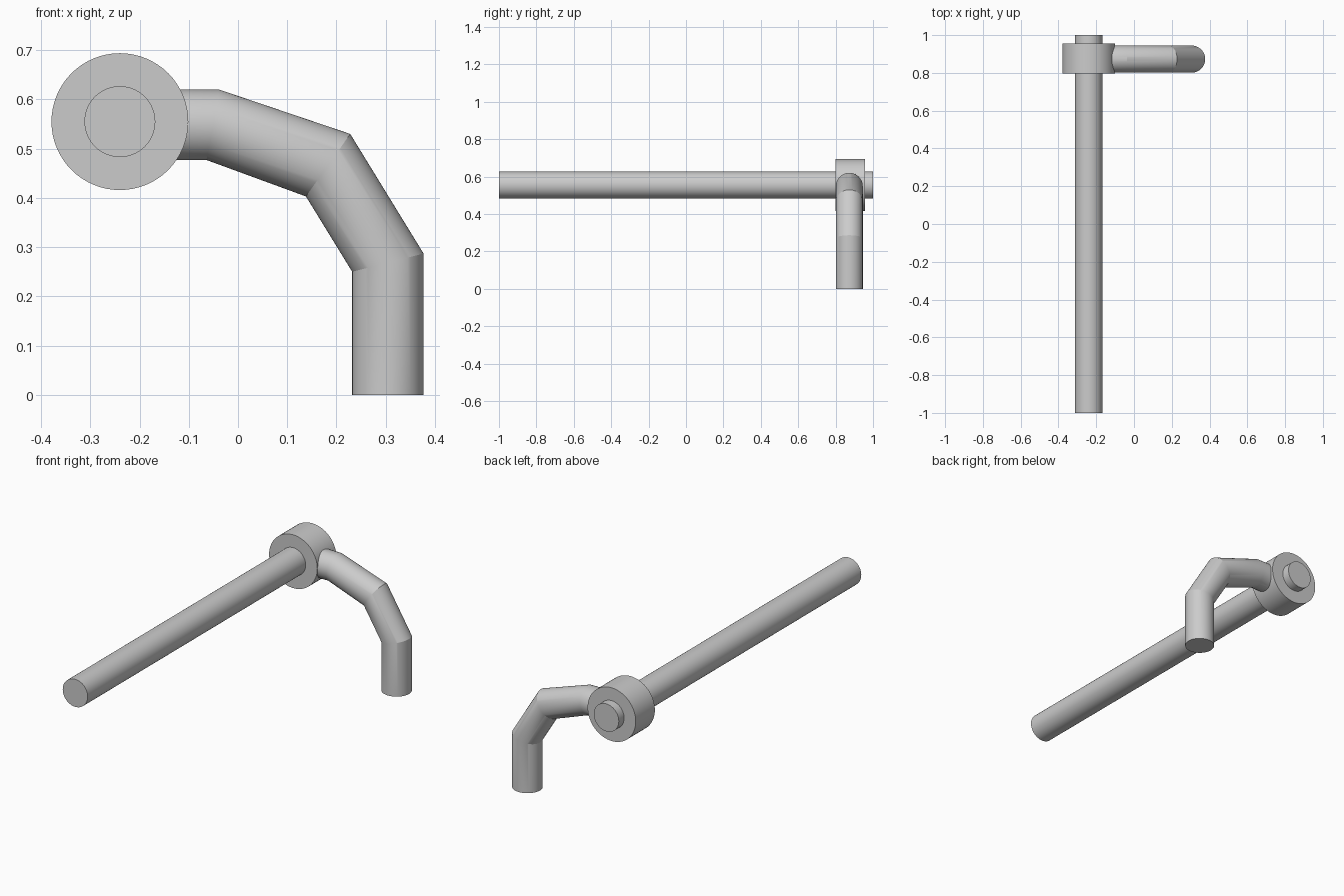
import bpy, bmesh, math

cube = bpy.data.objects.get("Cube")
if cube:
    bpy.data.objects.remove(cube, do_unlink=True)

SIDES = 64
AXIS_X, AXIS_Z = -0.24, 0.555

grey = bpy.data.materials.new("plain grey")
grey.use_nodes = True
colour = (0.6, 0.6, 0.6, 1)
grey.diffuse_color = colour
grey.node_tree.nodes["Principled BSDF"].inputs["Base Color"].default_value = colour


def finish(obj, angle):
    obj.data.materials.append(grey)
    bpy.ops.object.select_all(action="DESELECT")
    obj.select_set(True)
    bpy.context.view_layer.objects.active = obj
    bpy.ops.object.shade_smooth_by_angle(angle=math.radians(angle))


def cylinder_along_y(name, radius, y0, y1):
    bpy.ops.mesh.primitive_cylinder_add(
        vertices=SIDES, radius=radius, depth=y1 - y0,
        location=(AXIS_X, (y0 + y1) / 2, AXIS_Z), rotation=(math.pi / 2, 0, 0))
    obj = bpy.context.object
    obj.name = name
    finish(obj, 30)


def mitred_tube(name, joints, y, radius):
    """Loft oval rings, each spanning an outer and an inner (x, z) point."""
    bm = bmesh.new()
    rings = []
    for (ox, oz), (ix, iz) in joints:
        cx, cz = (ox + ix) / 2, (oz + iz) / 2
        ring = []
        for k in range(SIDES):
            a = math.tau * k / SIDES
            c = math.cos(a)
            ring.append(bm.verts.new((cx + (ox - cx) * c, y + radius * math.sin(a),
                                      cz + (oz - cz) * c)))
        rings.append(ring)
    for r, s in zip(rings, rings[1:]):
        for k in range(SIDES):
            n = (k + 1) % SIDES
            bm.faces.new((r[k], r[n], s[n], s[k]))
    bm.faces.new(rings[0])
    bm.faces.new(rings[-1])
    bmesh.ops.recalc_face_normals(bm, faces=bm.faces)
    mesh = bpy.data.meshes.new(name)
    bm.to_mesh(mesh)
    bm.free()
    obj = bpy.data.objects.new(name, mesh)
    bpy.context.collection.objects.link(obj)
    finish(obj, 18)


# Long rod and the collar around its back end
cylinder_along_y("rod", 0.072, -1, 1)
cylinder_along_y("collar", 0.139, 0.798, 0.956)

# Bent arm, from inside the collar down to the ground
mitred_tube("bent_arm", [
    ((-0.16, 0.621), (-0.16, 0.477)),
    ((-0.038, 0.62), (-0.064, 0.477)),
    ((0.228, 0.53), (0.138, 0.403)),
    ((0.377, 0.287), (0.232, 0.25)),
    ((0.377, 0), (0.232, 0)),
], 0.873, 0.072)
